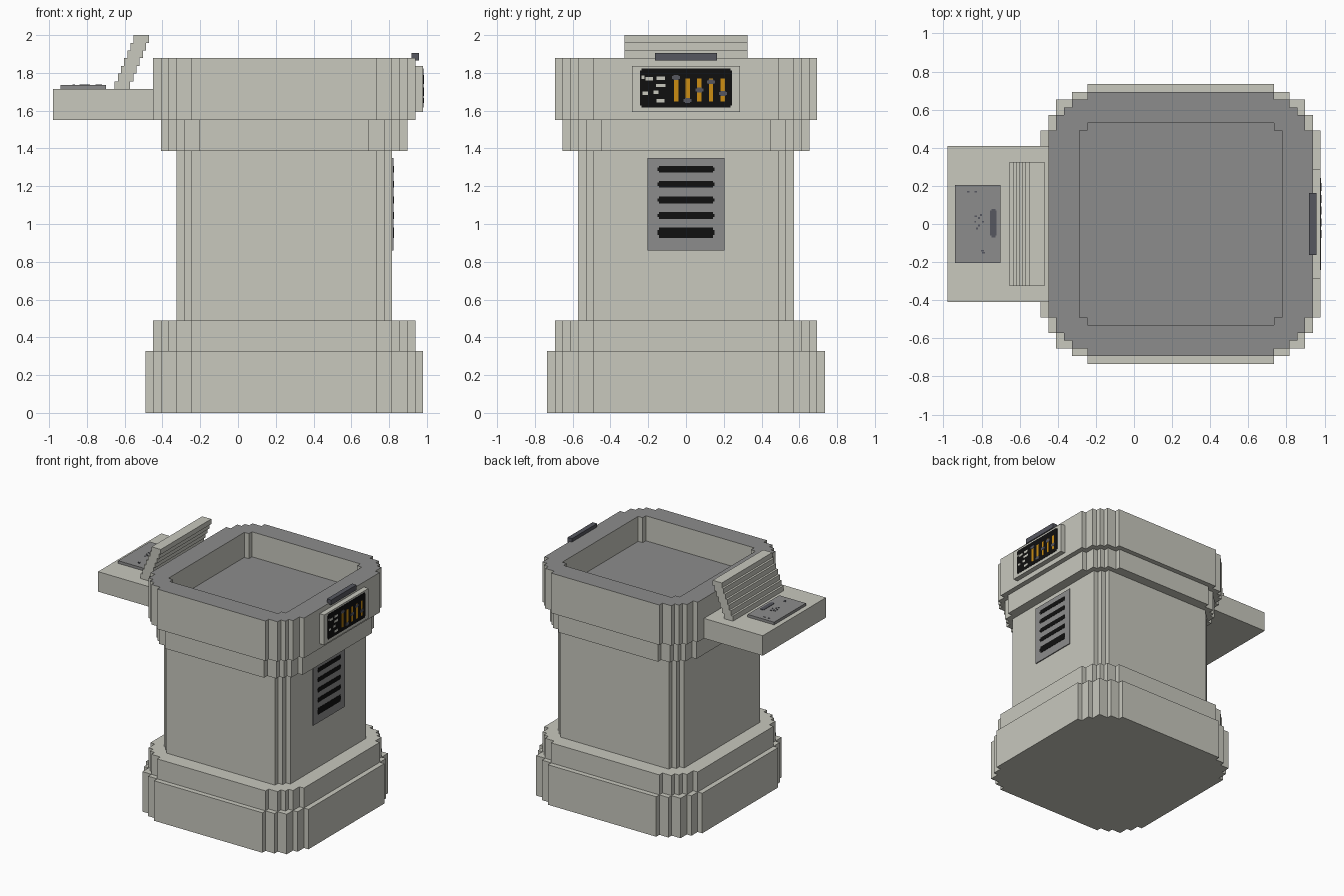
import bpy, bmesh
from math import radians
from mathutils import Matrix, Vector

U = 2 / 49          # one block of the stepped design
CX = 6 * U          # centre of the pedestal along x

old = bpy.data.objects.get("Cube")
if old:
    bpy.data.objects.remove(old)


def material(name, r, g, b):
    m = bpy.data.materials.new(name)
    m.use_nodes = True
    m.diffuse_color = (r, g, b, 1)
    bsdf = next(n for n in m.node_tree.nodes if n.type == 'BSDF_PRINCIPLED')
    bsdf.inputs["Base Color"].default_value = (r, g, b, 1)
    return m


BEIGE = material("warm beige", .578, .578, .515)
GREY = material("mid grey", .262, .262, .262)
SLATE = material("dark slate", .093, .095, .115)
BLACK = material("black", .005, .005, .005)
ORANGE = material("amber", .604, .27, .006)


def finish(name, bm, *mats):
    bmesh.ops.recalc_face_normals(bm, faces=bm.faces)
    me = bpy.data.meshes.new(name)
    bm.to_mesh(me)
    bm.free()
    for m in mats:
        me.materials.append(m)
    ob = bpy.data.objects.new(name, me)
    bpy.context.collection.objects.link(ob)
    return ob


def boxes(name, mat, *bounds):
    """One object made of boxes given as x0, x1, y0, y1, z0, z1."""
    bm = bmesh.new()
    for x0, x1, y0, y1, z0, z1 in bounds:
        mid = Vector((x0 + x1, y0 + y1, z0 + z1)) / 2
        size = Matrix.Diagonal((x1 - x0, y1 - y0, z1 - z0, 1))
        bmesh.ops.create_cube(bm, size=1, matrix=Matrix.Translation(mid) @ size)
    return finish(name, bm, mat)


def outline(steps):
    """Square outline with stair-stepped corners, from one corner's steps."""
    corner = [steps[0]]
    for (a, b), (c, d) in zip(steps, steps[1:]):
        corner += [(c, b), (c, d)]
    pts = []
    for k in range(4):
        turn = Matrix.Rotation(radians(90 * k), 3, 'Z')
        pts += [turn @ Vector((a * U, b * U, 0)) for a, b in corner]
    return [p + Vector((CX, 0, 0)) for p in pts]


def ring(bm, pts, z):
    return [bm.verts.new((p.x, p.y, z * U)) for p in pts]


def walls(bm, low, high):
    n = len(low)
    for i in range(n):
        j = (i + 1) % n
        bm.faces.new((low[i], low[j], high[j], high[i]))


def tier(name, steps, z0, z1):
    bm = bmesh.new()
    pts = outline(steps)
    low, high = ring(bm, pts, z0), ring(bm, pts, z1)
    walls(bm, low, high)
    bm.faces.new(low)
    bm.faces.new(high)
    return finish(name, bm, BEIGE)


# Pedestal tiers
WIDE = [(17, 12), (16, 14), (15, 15), (14, 16), (12, 17)]
tier("base", [(18, 12), (17, 14), (16, 16), (14, 17), (12, 18)], 0, 8)
tier("base_step", WIDE, 8, 12)
tier("column", [(14, 12), (13, 13), (12, 14)], 12, 34)
tier("collar", [(16, 11), (15, 13), (14, 14), (13, 15), (11, 16)], 34, 38)

# Head with a sunken basin; upward faces are grey
bm = bmesh.new()
outer, inner = outline(WIDE), outline([(13, 12), (12, 13)])
low, rim = ring(bm, outer, 38), ring(bm, outer, 46)
floor, lip = ring(bm, inner, 41), ring(bm, inner, 46)
walls(bm, low, rim)
walls(bm, floor, lip)
bm.faces.new(low)
bm.faces.new(floor)
edges = [bm.edges.get((r[i - 1], r[i])) for r in (rim, lip) for i in range(len(r))]
bmesh.ops.triangle_fill(bm, edges=edges, use_beauty=True)
head = finish("head", bm, BEIGE, GREY)
for f in head.data.polygons:
    f.material_index = int(f.normal.z > 0.5)

# Side tray with a leaning stepped screen
boxes("tray", BEIGE, (-24 * U, -11 * U, -10 * U, 10 * U, 38 * U, 42 * U))
boxes("screen", BEIGE, *[
    (-.653 + i * .0168, -.571 + i * .0168, -8 * U, 8 * U, (42 + i) * U, (43 + i) * U)
    for i in range(7)])
PLATE_TOP = 42 * U + .022
boxes("tray_plate", GREY, (-.94, -.70, -5 * U, 5 * U, 42 * U, PLATE_TOP))


def plate_mark(x, y, w, d):
    return (x - w / 2, x + w / 2, y - d / 2, y + d / 2, PLATE_TOP - .002, PLATE_TOP + .003)


boxes("plate_grip", SLATE, plate_mark(-.738, .005, .034, .13), plate_mark(-.738, .005, .02, .15))
marks = [plate_mark(x, y, .014, .008) for x, y in
         ((-.87, .17), (-.83, .17), (-.795, -.14), (-.79, -.15), (-.83, .04))]
for s in (-1, 1):
    marks += [plate_mark(-.813 + s * .02, .012, .01, .01), plate_mark(-.813, .012 + s * .02, .01, .01),
              plate_mark(-.813 + s * .01, .012 + s * .035, .01, .01)]
boxes("plate_marks", SLATE, *marks)

# Control panel on the head
PX = 24 * U
boxes("control_box", BEIGE, (23 * U, PX, -7 * U, 7 * U, 39 * U, 45 * U))
boxes("handle", SLATE, (.918, .957, -.163, .163, 1.865, 1.906))


def panel(y, z, w, h, lift):
    return (PX - .002, PX + lift, y - w / 2, y + w / 2, z - h / 2, z + h / 2)


boxes("control_screen", BLACK, panel(0, 1.72, .47, .205, .002), panel(0, 1.72, .485, .185, .002))
SLIDERS = [(-.052, 1.775), (.009, 1.653), (.071, 1.71), (.132, 1.753), (.195, 1.69)]
boxes("slider_tracks", ORANGE, *[panel(y, 1.71, .023, .122, .003) for y, z in SLIDERS])
boxes("slider_knobs", SLATE, *[panel(y, z, .042, .016, .004) for y, z in SLIDERS],
      *[panel(y, z, .026, .026, .004) for y, z in SLIDERS])
boxes("indicator_lights", BEIGE, *[panel(y, z, w, .018, .003) for y, z, w in (
    (-.227, 1.776, .016), (-.194, 1.768, .04), (-.134, 1.772, .045), (-.134, 1.733, .05),
    (-.215, 1.692, .028), (-.158, 1.697, .026), (-.134, 1.652, .042))])

# Vent on the column
VX = 20 * U
boxes("vent_plate", GREY, (VX - .002, VX + .008, -5 * U, 5 * U, .86, 1.35))
slots = []
for z, h in ((1.29, .036), (1.21, .036), (1.127, .036), (1.045, .036), (.954, .054)):
    for half, tall in ((.152, h * .5), (.142, h)):
        slots.append((VX + .006, VX + .01, -half, half, z - tall / 2, z + tall / 2))
boxes("vent_slots", BLACK, *slots)
